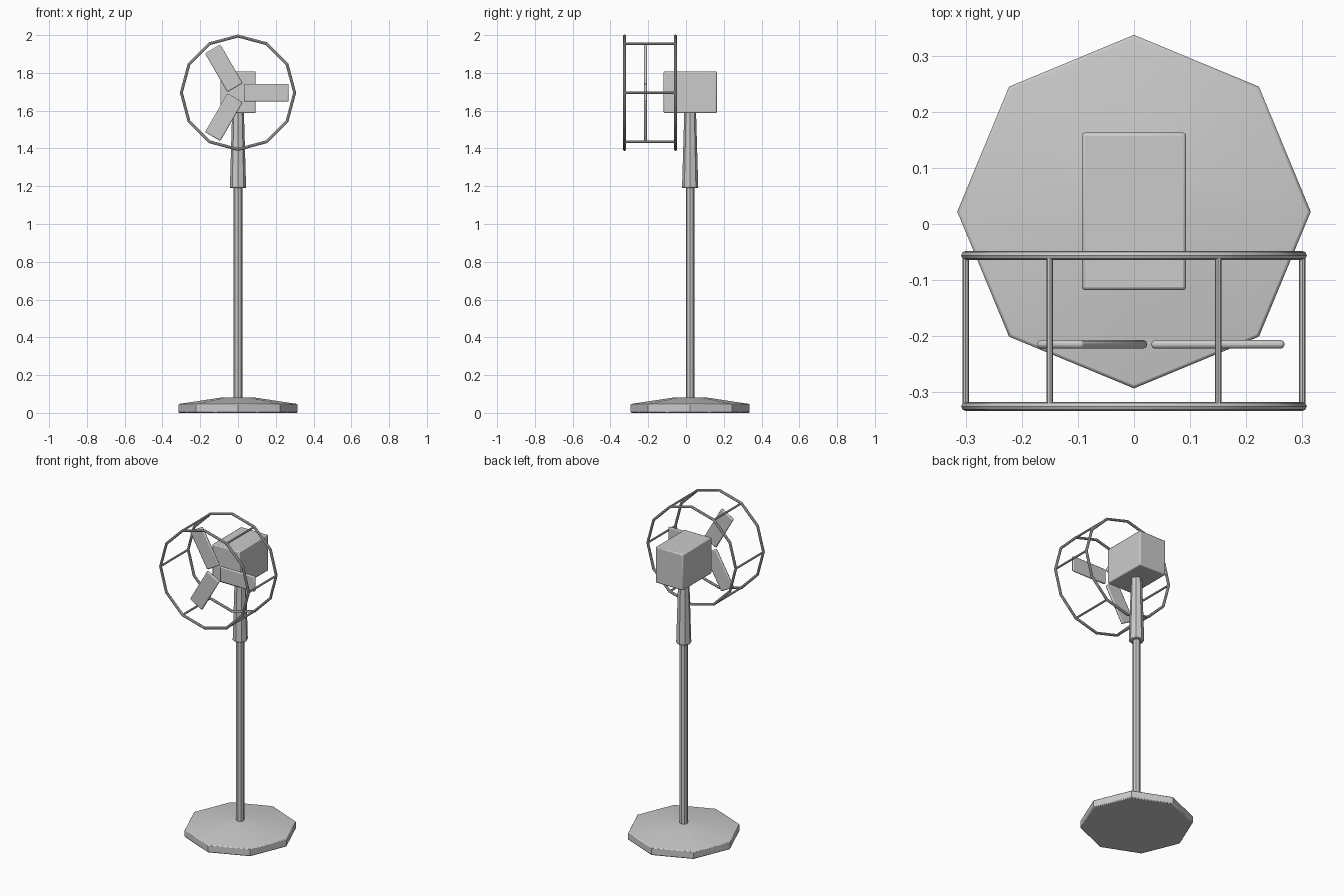
import bpy, bmesh
from math import sin, cos, pi, radians
from mathutils import Matrix, Vector

if "Cube" in bpy.data.objects:
    bpy.data.objects.remove(bpy.data.objects["Cube"])

CY = 0.022               # axis of stand in y
HUB = 1.695              # height of fan centre


def make(name, bm, bevel=0.0, segments=2):
    bmesh.ops.recalc_face_normals(bm, faces=bm.faces[:])
    me = bpy.data.meshes.new(name)
    bm.to_mesh(me)
    bm.free()
    ob = bpy.data.objects.new(name, me)
    bpy.context.collection.objects.link(ob)
    if bevel:
        m = ob.modifiers.new("bevel", 'BEVEL')
        m.width, m.segments = bevel, segments
        m.limit_method = 'ANGLE'
        m.angle_limit = radians(50)
    bpy.ops.object.select_all(action='DESELECT')
    ob.select_set(True)
    bpy.context.view_layer.objects.active = ob
    bpy.ops.object.shade_smooth_by_angle(angle=radians(32))
    return ob


def lathe(name, profile, sides=8, bevel=0.0):
    """Stack of regular polygons (radius, z), capped at both ends."""
    bm = bmesh.new()
    rings = [[bm.verts.new((r * cos(2 * pi * i / sides), CY + r * sin(2 * pi * i / sides), z))
              for i in range(sides)] for r, z in profile]
    for a, b in zip(rings, rings[1:]):
        for i in range(sides):
            j = (i + 1) % sides
            bm.faces.new((a[i], a[j], b[j], b[i]))
    bm.faces.new(rings[0])
    bm.faces.new(rings[-1])
    return make(name, bm, bevel)


def box(name, lo, hi, bevel, matrix=Matrix()):
    lo, hi = Vector(lo), Vector(hi)
    bm = bmesh.new()
    bmesh.ops.create_cube(bm, size=1)
    bmesh.ops.scale(bm, vec=hi - lo, verts=bm.verts)
    bmesh.ops.translate(bm, vec=(lo + hi) / 2, verts=bm.verts)
    bm.transform(matrix)
    return make(name, bm, bevel)


def guard_ring(name, y, radius=0.30, tube=0.008, sides=12, seg=8):
    bm = bmesh.new()
    rows = []
    for i in range(sides):
        a = 2 * pi * i / sides
        row = []
        for k in range(seg):
            t = 2 * pi * k / seg
            r = radius + tube * cos(t)
            row.append(bm.verts.new((r * cos(a), y + tube * sin(t), HUB + r * sin(a))))
        rows.append(row)
    for i in range(sides):
        a, b = rows[i], rows[(i + 1) % sides]
        for k in range(seg):
            m = (k + 1) % seg
            bm.faces.new((a[k], b[k], b[m], a[m]))
    return make(name, bm)


# Stand
lathe("base", [(0.315, 0), (0.315, 0.047), (0.09, 0.081)], bevel=0.005)
lathe("pole", [(0.023, 0.07), (0.023, 1.22)])
lathe("sleeve", [(0.043, 1.19), (0.031, 1.60)], bevel=0.004)

# Motor housing
box("motor_housing", (-0.093, -0.118, 1.587), (0.093, 0.163, 1.808), 0.006)

# Blades
for i in range(3):
    spin = Matrix.Translation((0, 0, HUB)) @ Matrix.Rotation(2 * pi * i / 3, 4, 'Y')
    box(f"blade_{i + 1}", (0.031, -0.222, -0.047), (0.268, -0.207, 0.047), 0.006, spin)

# Guard rings and connecting bars
guard_ring("guard_ring_front", -0.325)
guard_ring("guard_ring_back", -0.056)
for i in range(6):
    a = pi * i / 3
    bm = bmesh.new()
    bmesh.ops.create_cone(bm, cap_ends=True, segments=8, radius1=0.006, radius2=0.006, depth=0.269)
    bm.transform(Matrix.Translation((0.30 * cos(a), -0.1905, HUB + 0.30 * sin(a)))
                 @ Matrix.Rotation(pi / 2, 4, 'X'))
    make(f"guard_bar_{i + 1}", bm)
